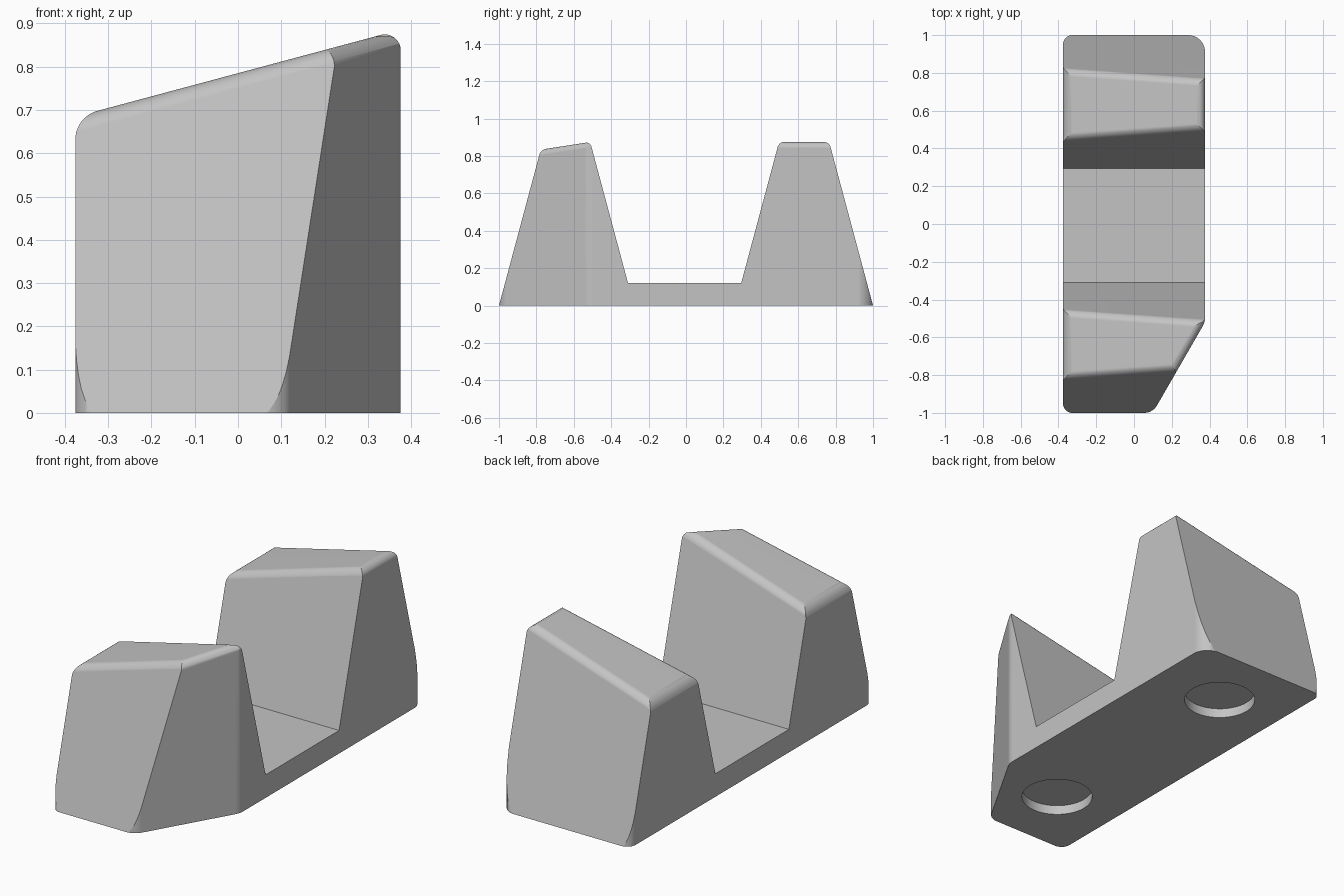
import bpy, bmesh, math
from mathutils import Vector

if "Cube" in bpy.data.objects:
    bpy.data.objects.remove(bpy.data.objects["Cube"])

HALF = 0.376                      # half width
TILT = math.radians(15)           # draft of the post faces and slope of the top
SEGS = 7                          # facets per rounded edge


def plane(normal, point):
    n = Vector(normal).normalized()
    return n, n.dot(Vector(point))


def cut(bm, pl, faces=None):
    """Remove everything beyond a plane and close the opening."""
    n, d = pl
    faces = list(bm.faces) if faces is None else faces
    geom = {v for f in faces for v in f.verts} | {e for f in faces for e in f.edges}
    bmesh.ops.bisect_plane(bm, geom=list(geom) + faces, dist=1e-6,
                           plane_co=n * d, plane_no=n, clear_outer=True)
    bmesh.ops.holes_fill(bm, edges=[e for e in bm.edges if e.is_boundary], sides=0)


def round_edge(p, q, r):
    """Planes tangent to a cylinder of radius r that touches planes p and q."""
    (n1, d1), (n2, d2) = p, q
    angle = n1.angle(n2)
    for i in range(1, SEGS):
        t = i / SEGS
        a = math.sin((1 - t) * angle) / math.sin(angle)
        b = math.sin(t * angle) / math.sin(angle)
        yield (a * n1 + b * n2), a * d1 + b * d2 - r * (a + b - 1)


# Side profile: a thin base with two drafted posts
s = math.tan(TILT)
base = 0.12
profile = [(-1, 0), (1, 0), (1 - s, 1), (0.295 + s * (1 - base), 1), (0.295, base),
           (-0.31, base), (-0.31 - s * (1 - base), 1), (-1 + s, 1)]
bm = bmesh.new()
face = bm.faces.new([bm.verts.new((-HALF, y, z)) for y, z in profile])
res = bmesh.ops.extrude_face_region(bm, geom=[face])
bmesh.ops.translate(bm, vec=(2 * HALF, 0, 0),
                    verts=[g for g in res["geom"] if isinstance(g, bmesh.types.BMVert)])
bmesh.ops.recalc_face_normals(bm, faces=bm.faces)

# Bounding planes
left = plane((-1, 0, 0), (-HALF, 0, 0))
right = plane((1, 0, 0), (HALF, 0, 0))
front = plane((0, -1, 0), (0, -1, 0))
back = plane((0, 1, 0), (0, 1, 0))
chamfer = plane((math.cos(TILT * 2), -0.5, 0), (HALF, -0.52, 0))
top = plane((-math.sin(TILT), 0, math.cos(TILT)), (0, 0, 0.785))
c, u = math.cos(TILT), math.sin(TILT)
front_outer = plane((0, -c, u), (0, -1, 0))
front_inner = plane((0, c, u), (0, -0.31, base))
back_inner = plane((0, -c, u), (0, 0.295, base))
back_outer = plane((0, c, u), (0, 1, 0))

# Sloping top, cut corner and rounded upright corners
cut(bm, chamfer)
cut(bm, top)
for p, q, r in [(left, front, 0.05), (left, back, 0.05), (right, back, 0.09),
                (chamfer, front, 0.08), (right, chamfer, 0.1)]:
    for pl in round_edge(p, q, r):
        cut(bm, pl)

# Rounded rims of the posts, cut only in the upper part of each post
split = 0.3
bmesh.ops.bisect_plane(bm, geom=bm.verts[:] + bm.edges[:] + bm.faces[:], dist=1e-6,
                       plane_co=(0, 0, split), plane_no=(0, 0, 1))
posts = {-1: [(left, 0.07), (right, 0.037), (chamfer, 0.037),
              (front_outer, 0.05), (front_inner, 0.05)],
         1: [(left, 0.07), (right, 0.037), (back_outer, 0.05), (back_inner, 0.05)]}
for side, walls in posts.items():
    for wall, r in walls:
        for pl in round_edge(wall, top, r):
            upper = [f for f in bm.faces
                     if all(v.co.z > split - 1e-4 and v.co.y * side > 0 for v in f.verts)]
            cut(bm, pl, upper)
bmesh.ops.remove_doubles(bm, verts=bm.verts, dist=1e-5)
bmesh.ops.dissolve_limit(bm, angle_limit=math.radians(0.3), verts=bm.verts, edges=bm.edges)
bmesh.ops.recalc_face_normals(bm, faces=bm.faces)

mesh = bpy.data.meshes.new("cradle_body")
bm.to_mesh(mesh)
bm.free()
body = bpy.data.objects.new("cradle_body", mesh)
bpy.context.collection.objects.link(body)

# Plain grey material
grey = bpy.data.materials.new("light_grey")
grey.use_nodes = True
colour = (0.55, 0.55, 0.55, 1)
grey.diffuse_color = colour
grey.node_tree.nodes["Principled BSDF"].inputs["Base Color"].default_value = colour
mesh.materials.append(grey)


def activate(obj):
    bpy.ops.object.select_all(action="DESELECT")
    obj.select_set(True)
    bpy.context.view_layer.objects.active = obj


# Round recesses in the underside
for y in (-0.62, 0.64):
    bpy.ops.mesh.primitive_cylinder_add(vertices=48, radius=0.175, depth=0.1,
                                        location=(-0.02, y, 0))
    cutter = bpy.context.object
    cutter.name = "recess_cutter"
    cutter.hide_render = True
    cutter.data.materials.append(grey)
    activate(body)
    mod = body.modifiers.new("recess", "BOOLEAN")
    mod.operation = "DIFFERENCE"
    mod.object = cutter
    bpy.ops.object.modifier_apply(modifier=mod.name)
    bpy.data.objects.remove(cutter)

# Smooth the rounded edges, keep the rest crisp
activate(body)
bpy.ops.object.shade_smooth_by_angle(angle=math.radians(22))
weighted = body.modifiers.new("weighted_normals", "WEIGHTED_NORMAL")
weighted.keep_sharp = True
